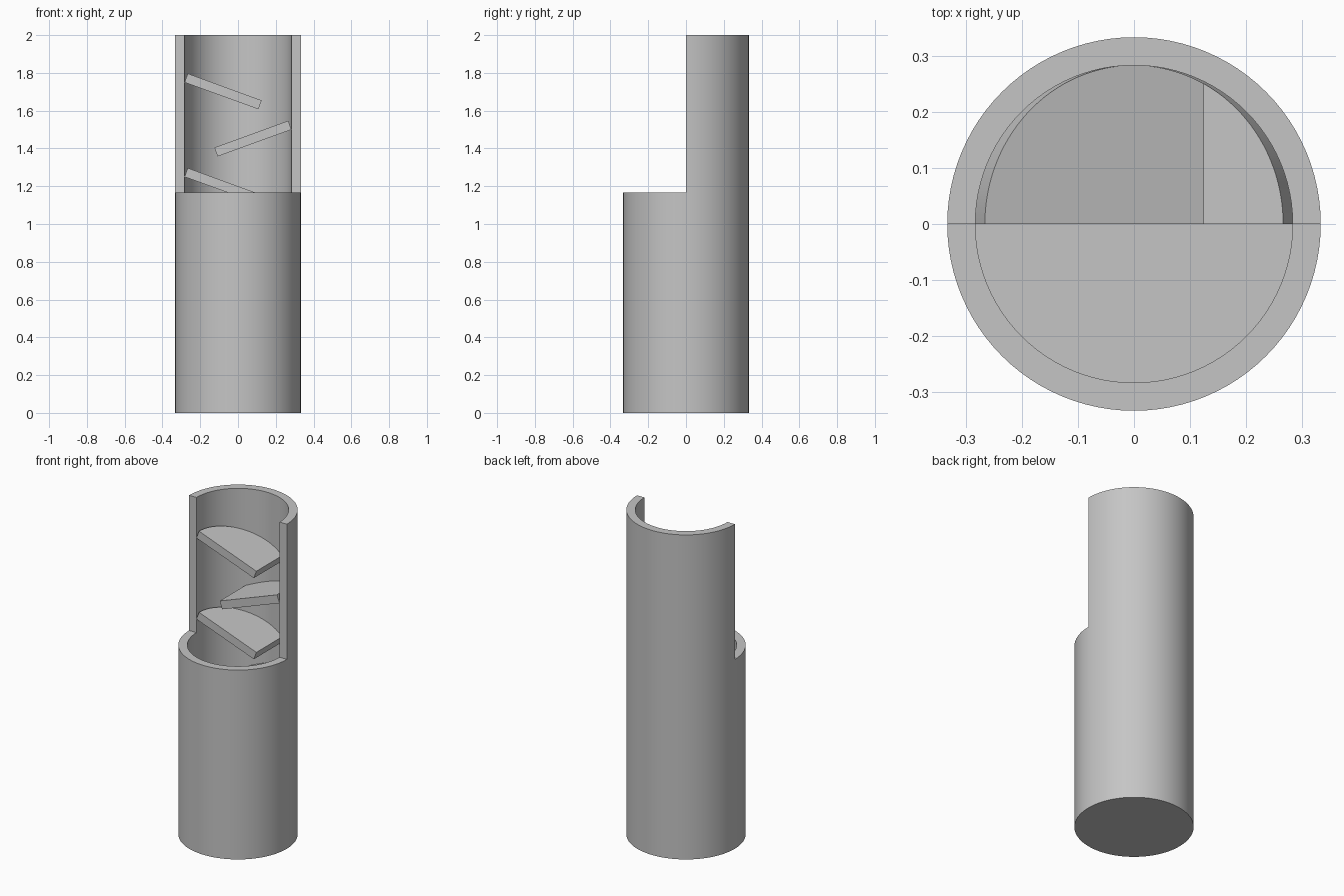
import bpy, bmesh
from math import pi, sin, cos, acos, radians
from mathutils import Matrix, Vector

cube = bpy.data.objects.get("Cube")
if cube:
    bpy.data.objects.remove(cube, do_unlink=True)

OUTER, INNER = 0.333, 0.283
HEIGHT, CUT, FLOOR = 2.0, 1.167, 0.05
SEGMENTS = 96

grey = bpy.data.materials.new("plain_grey")
grey.use_nodes = True
colour = (0.56, 0.56, 0.56, 1)
grey.diffuse_color = colour
grey.node_tree.nodes["Principled BSDF"].inputs["Base Color"].default_value = colour


def finish(bm, name):
    bmesh.ops.recalc_face_normals(bm, faces=bm.faces[:])
    mesh = bpy.data.meshes.new(name)
    bm.to_mesh(mesh)
    bm.free()
    mesh.materials.append(grey)
    obj = bpy.data.objects.new(name, mesh)
    bpy.context.collection.objects.link(obj)
    bpy.ops.object.select_all(action='DESELECT')
    obj.select_set(True)
    bpy.context.view_layer.objects.active = obj
    bpy.ops.object.shade_smooth_by_angle(angle=radians(30))
    return obj


# Cup: a revolved wall profile with a closed floor
bm = bmesh.new()
profile = [(0, 0), (OUTER, 0), (OUTER, CUT), (INNER, CUT), (INNER, FLOOR), (0, FLOOR)]
verts = [bm.verts.new((r, 0, z)) for r, z in profile]
edges = [bm.edges.new(pair) for pair in zip(verts, verts[1:])]
bmesh.ops.spin(bm, geom=verts + edges, cent=(0, 0, 0), axis=(0, 0, 1),
               angle=2 * pi, steps=SEGMENTS)
bmesh.ops.remove_doubles(bm, verts=bm.verts[:], dist=0.0005)

# Tall back wall: raise the rear half of the rim
rim = [f for f in bm.faces
       if all(abs(v.co.z - CUT) < 0.001 for v in f.verts)
       and f.calc_center_median().y > 0]
raised = bmesh.ops.extrude_face_region(bm, geom=rim)["geom"]
bmesh.ops.translate(bm, vec=(0, 0, HEIGHT - CUT),
                    verts=[g for g in raised if isinstance(g, bmesh.types.BMVert)])
bmesh.ops.delete(bm, geom=[f for f in rim if f.is_valid], context='FACES_ONLY')
finish(bm, "tube_body")


# Baffles: trimmed half discs sloping down from alternate sides
def baffle(name, side, z, trim=0.133, thickness=0.05, tilt=20, steps=40):
    bm = bmesh.new()
    start = acos(trim / INNER)
    angles = [start + (pi - start) * i / steps for i in range(steps + 1)]
    outline = [(trim, 0)] + [(INNER * cos(a), INNER * sin(a)) for a in angles]
    face = bm.faces.new([bm.verts.new((x, y, 0)) for x, y in outline])
    body = bmesh.ops.extrude_face_region(bm, geom=[face], use_keep_orig=True)["geom"]
    bmesh.ops.translate(bm, vec=(0, 0, -thickness),
                        verts=[g for g in body if isinstance(g, bmesh.types.BMVert)])
    place = (Matrix.Translation((0, 0, z))
             @ Matrix.Scale(side, 4, Vector((1, 0, 0)))
             @ Matrix.Rotation(radians(tilt), 4, 'Y'))
    bm.transform(place)
    finish(bm, name)


for i in range(7):
    baffle(f"baffle_{i + 1}", 1 if i % 2 == 0 else -1, 1.70 - 0.25 * i)
